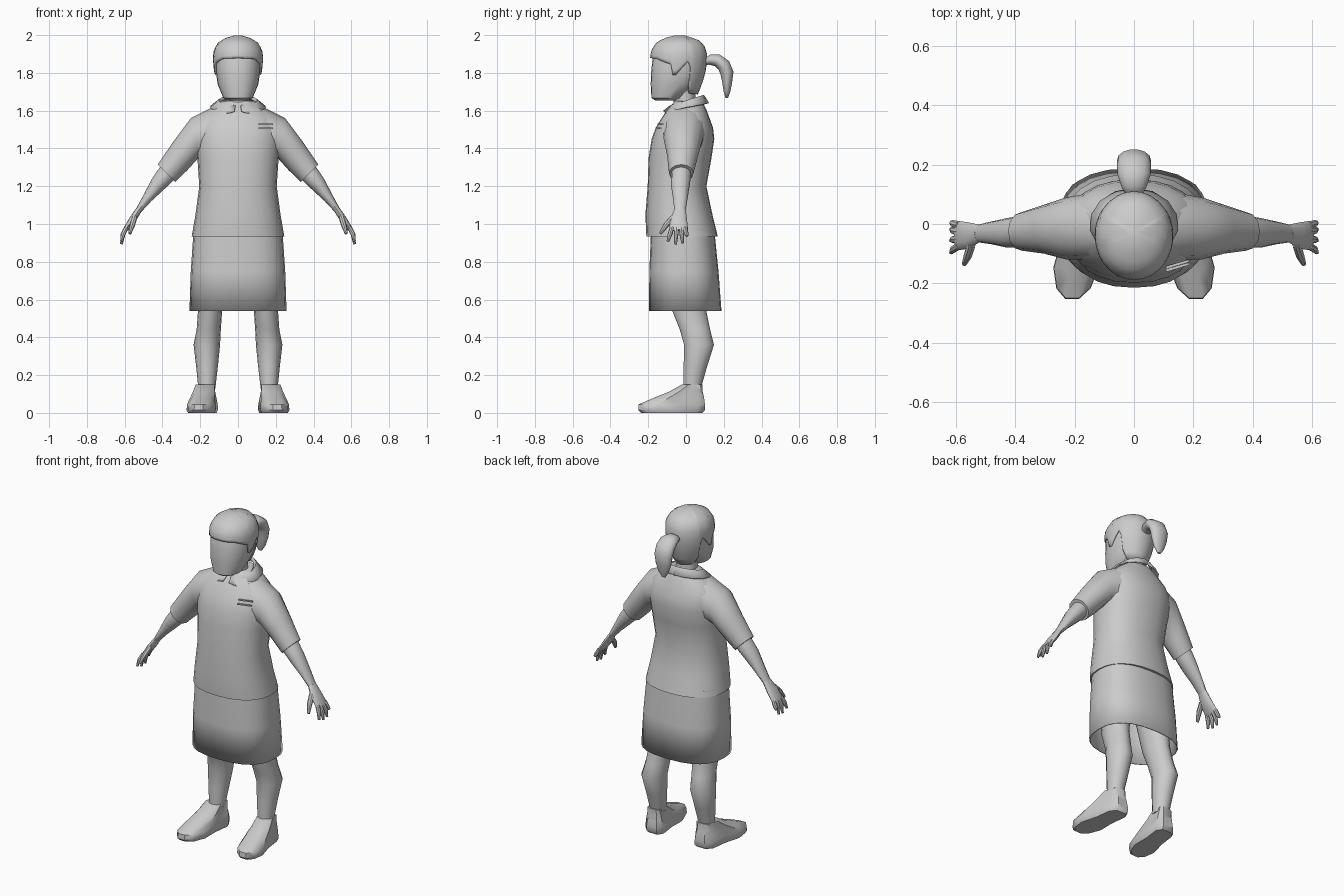
import bpy, bmesh, math
from mathutils import Vector

grey = bpy.data.materials.new("plain_grey")
grey.diffuse_color = (0.6, 0.6, 0.6, 1)


def add_part(name, rings, caps=(True, True), closed=True, mirror=False, thick=0, angle=40):
    """Skin a list of point rings into one smooth shaded part."""
    bm = bmesh.new()
    vs = [[bm.verts.new(p) for p in r] for r in rings]
    n = len(rings[0])
    for a, b in zip(vs, vs[1:]):
        for i in range(n if closed else n - 1):
            j = (i + 1) % n
            bm.faces.new((a[i], a[j], b[j], b[i]))
    if caps[0]:
        bm.faces.new(vs[0][::-1])
    if caps[1]:
        bm.faces.new(vs[-1])
    bmesh.ops.recalc_face_normals(bm, faces=bm.faces)
    me = bpy.data.meshes.new(name)
    bm.to_mesh(me)
    bm.free()
    me.materials.append(grey)
    ob = bpy.data.objects.new(name, me)
    bpy.context.collection.objects.link(ob)
    bpy.ops.object.select_all(action='DESELECT')
    ob.select_set(True)
    bpy.context.view_layer.objects.active = ob
    bpy.ops.object.shade_smooth_by_angle(angle=math.radians(angle))
    if thick:
        m = ob.modifiers.new("thickness", 'SOLIDIFY')
        m.thickness, m.offset = thick, -1
    if mirror:
        ob.modifiers.new("mirror", 'MIRROR')
    return ob


def ring(c, u, v, n=16, p=2.0):
    """Superellipse ring around c, spanned by half axes u and v."""
    c, u, v = Vector(c), Vector(u), Vector(v)
    f = lambda t: math.copysign(abs(t) ** (2 / p), t)
    return [c + u * f(math.cos(k)) + v * f(math.sin(k))
            for k in (2 * math.pi * i / n for i in range(n))]


def level(z, w, y0, y1, x=0, n=16, p=2.0):
    return ring((x, (y0 + y1) / 2, z), (w, 0, 0), (0, (y1 - y0) / 2, 0), n, p)


def limb(x0, z0, x1, z1, y0, y1, n=12):
    """Ring through an upper and a lower point, spanning y0..y1."""
    return ring(((x0 + x1) / 2, (y0 + y1) / 2, (z0 + z1) / 2),
                ((x0 - x1) / 2, 0, (z0 - z1) / 2), (0, (y1 - y0) / 2, 0), n)


def interp(table, t):
    for a, b in zip(table, table[1:]):
        if t <= b[0]:
            k = max(0, (t - a[0]) / (b[0] - a[0]))
            return [p + (q - p) * k for p, q in zip(a[1:], b[1:])]
    return table[-1][1:]


# shirt body: z, half width, front y, back y
shirt = [(.935, .245, -.21, .168), (1.05, .225, -.215, .14), (1.2, .205, -.203, .108),
         (1.35, .215, -.198, .135), (1.45, .225, -.182, .15), (1.51, .22, -.16, .143),
         (1.56, .2, -.13, .125), (1.605, .15, -.1, .108), (1.65, .09, -.06, .085)]
add_part("shirt", [level(*s, n=24, p=2.3) for s in shirt])

# short sleeves
add_part("sleeve", [limb(.11, 1.63, .12, 1.36, -.12, .11), limb(.25, 1.56, .205, 1.355, -.12, .09),
                    limb(.34, 1.44, .268, 1.285, -.1, .065), limb(.425, 1.315, .333, 1.222, -.09, .04)],
         mirror=True)

# skirt, open below
add_part("skirt", [level(.97, .235, -.185, .15, n=24, p=2.5), level(.75, .25, -.194, .172, n=24, p=2.5),
                   level(.54, .257, -.196, .188, n=24, p=2.5)],
         caps=(True, False), thick=.006)

# forearms and palms
add_part("forearm", [limb(.39, 1.33, .32, 1.26, -.075, .025), limb(.425, 1.285, .35, 1.222, -.08, .027),
                     limb(.455, 1.24, .4, 1.175, -.08, .02), limb(.505, 1.145, .46, 1.12, -.068, .008),
                     limb(.54, 1.08, .51, 1.066, -.062, -.002)], mirror=True)
add_part("palm", [limb(.538, 1.085, .508, 1.07, -.062, -.002), limb(.573, 1.035, .54, 1.018, -.083, .005),
                  limb(.603, .985, .576, .972, -.088, .01), limb(.608, .97, .588, .962, -.084, .008)],
         mirror=True)


def finger(name, pts, r):
    rings = []
    for i, p in enumerate(pts):
        d = Vector(pts[min(i + 1, len(pts) - 1)]) - Vector(pts[max(i - 1, 0)])
        u = d.cross(Vector((0, 1, 0))).normalized()
        v = d.cross(u).normalized()
        k = r * (1, 1, .55)[i]
        rings.append(ring(p, u * k, v * k, 8))
    add_part(name, rings, mirror=True)


# fingers and thumb
for i, (y0, y1, z1) in enumerate([(-.074, -.096, .908), (-.05, -.055, .893), (-.026, -.018, .898), (-.004, .006, .935)]):
    finger(f"finger_{i + 1}", [(.591, y0, .98), (.609, (y0 + y1) / 2, .945), (.617, y1, z1)], .0125)
finger("thumb", [(.548, -.068, 1.035), (.56, -.105, .995), (.573, -.135, .95)], .015)

# legs: z, half width, front y, back y, x
legs = [(.85, .085, -.13, .09, .125), (.54, .064, -.075, .11, .148), (.44, .064, -.035, .13, .155),
        (.36, .07, -.012, .15, .165), (.25, .058, -.014, .115, .164), (.13, .045, -.014, .08, .165)]
add_part("leg", [level(*s, n=14) for s in legs], mirror=True)

# shoes: outline repeated at rising levels (z, heel y, toe y, half width)
side = [(.45, 0), (.8, .1), (.8, .4), (1, .7), (.75, .9), (.3, 1)]
outline = side + [(-x, f) for x, f in reversed(side)]
shoe = []
for z, heel, toe, w in [(0, .088, -.238, .07), (.015, .1, -.253, .077), (.045, .1, -.25, .075),
                        (.08, .096, -.17, .066), (.112, .088, -.09, .058), (.15, .088, -.022, .05)]:
    r = []
    for x, f in outline:
        y = heel + (toe - heel) * f
        r.append((.163 + .13 * (.1 - y) + x * w, y, z))
    shoe.append(r)
add_part("shoe", shoe, mirror=True)

# neck and head
add_part("neck", [level(1.59, .07, -.065, .06), level(1.65, .062, -.065, .05), level(1.75, .065, -.07, .05)])
head = [(1.655, .05, -.165, -.05), (1.668, .078, -.183, -.01), (1.74, .108, -.187, .055),
        (1.8, .116, -.185, .09), (1.87, .119, -.178, .098), (1.93, .105, -.155, .085), (1.97, .06, -.1, .05)]
add_part("head", [level(*s, n=24, p=2.2) for s in head])

# hair cap with a hairline that varies around the head (angle from front, z)
hairline = [(0, 1.88), (40, 1.875), (62, 1.855), (74, 1.845), (79, 1.79), (86, 1.79), (100, 1.835),
            (110, 1.86), (116, 1.83), (119, 1.74), (126, 1.69), (180, 1.685)]
profile = [(1.68, .078, -.15, .06), (1.75, .114, -.182, .088), (1.82, .129, -.188, .107),
           (1.88, .133, -.19, .113), (1.92, .129, -.184, .108), (1.96, .106, -.158, .09),
           (1.985, .066, -.112, .05), (1.997, .025, -.065, .0)]
half = [0, 13, 27, 40, 52, 62, 74, 79, 86, 93, 100, 110, 116, 119, 126, 140, 155, 168, 180]
angles = half + [360 - a for a in half[-2:0:-1]]
cap = []
for s in (0, .12, .25, .4, .55, .7, .82, .92, 1):
    r = []
    for a in angles:
        z0 = interp(hairline, min(a, 360 - a))[0]
        z = z0 + (1.997 - z0) * s
        w, y0, y1 = interp(profile, z)
        t = math.radians(a)
        r.append((w * math.sin(t), (y0 + y1) / 2 - math.cos(t) * (y1 - y0) / 2, z))
    cap.append(r)
add_part("hair", cap, caps=(False, True), thick=.016, angle=50)

# ponytail: y, z, half width, half depth, tilt of the section in degrees
tail = [(.09, 1.855, .025, .018, 90), (.125, 1.87, .042, .027, 85), (.165, 1.867, .055, .034, 70),
        (.2, 1.84, .058, .037, 40), (.217, 1.8, .057, .036, 12), (.218, 1.75, .05, .027, 0),
        (.217, 1.7, .034, .018, 0), (.216, 1.667, .012, .007, 0)]
add_part("ponytail", [ring((0, y, z), (w, 0, 0), (0, d * math.cos(math.radians(t)), d * math.sin(math.radians(t))), 14)
                      for y, z, w, d, t in tail], angle=60)

# collar: folded band from the front opening round to the back
band = [[], [], []]
for a, drop in [(8, .0), (32, .025), (55, .01), (80, 0), (105, 0), (130, 0), (155, 0), (180, 0)]:
    t = math.radians(a)
    s, c = math.sin(t), math.cos(t)
    k = (1 - c) / 2
    band[0].append((.088 * s, .005 - .075 * c, 1.615 + .06 * k))
    band[1].append((.102 * s, .005 - .09 * c, 1.628 + .056 * k))
    band[2].append((.15 * s, .0 - .122 * c, 1.6 + .042 * k - drop))
add_part("collar", band, caps=(False, False), closed=False, mirror=True, thick=.008, angle=30)

# chest badge: two thin strips
for z, y in ((1.525, -.146), (1.503, -.156)):
    add_part("badge_strip", [[(.108, y - .006, z), (.108, y - .006, z + .007), (.108, y + .004, z + .007), (.108, y + .004, z)],
                             [(.185, y + .017, z), (.185, y + .017, z + .007), (.185, y + .026, z + .007), (.185, y + .026, z)]])
